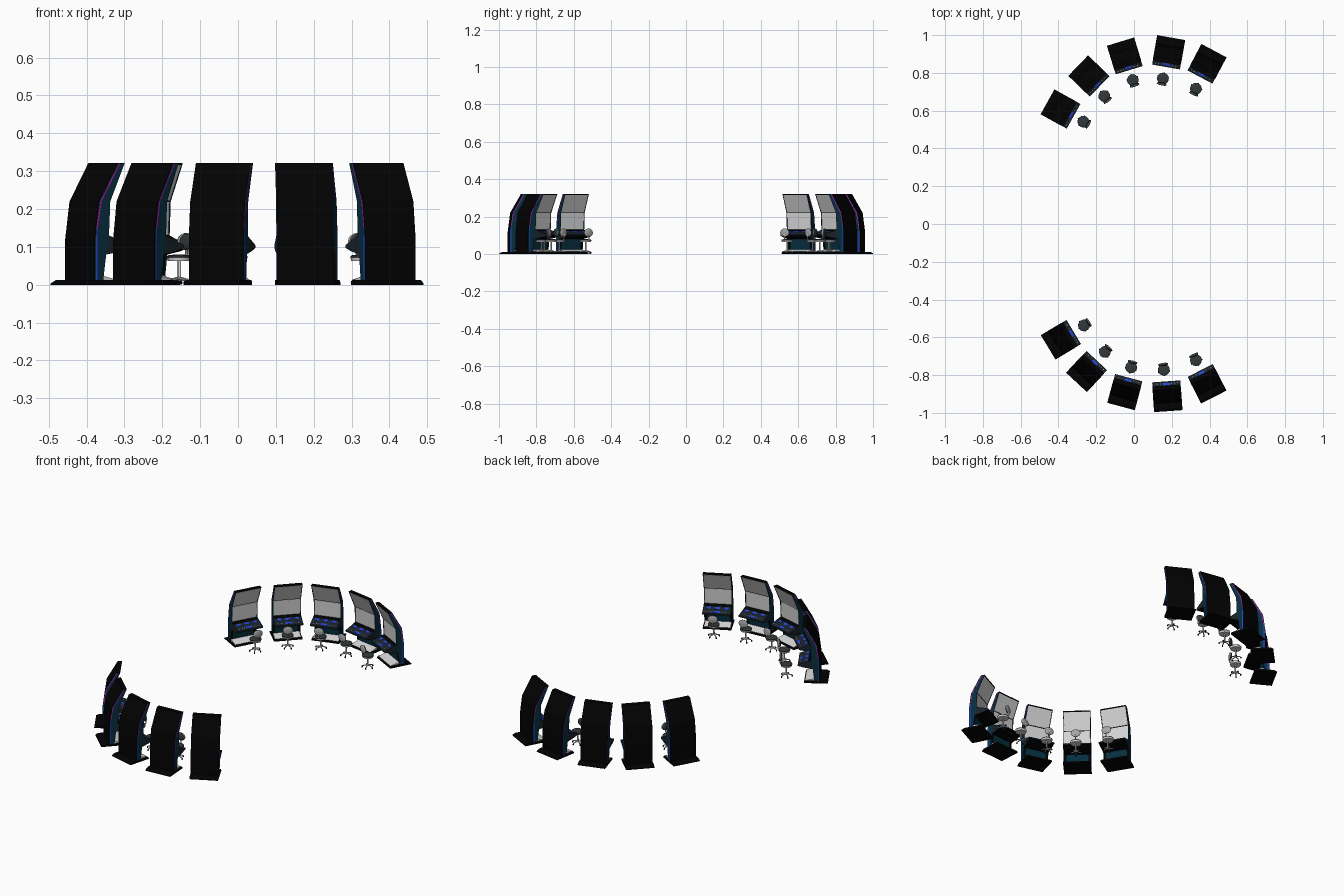
import bpy, bmesh, math
from mathutils import Matrix, Vector

cube = bpy.data.objects.get("Cube")
if cube:
    bpy.data.objects.remove(cube, do_unlink=True)


def material(name, rgb):
    m = bpy.data.materials.new(name)
    m.use_nodes = True
    m.diffuse_color = (*rgb, 1)
    m.node_tree.nodes["Principled BSDF"].inputs["Base Color"].default_value = (*rgb, 1)
    return m


BLACK = material("black", (0.0006, 0.0006, 0.0006))
TEAL = material("dark teal", (0.002, 0.028, 0.05))
DESK = material("desk blue grey", (0.01, 0.017, 0.024))
PURPLE = material("purple", (0.5, 0.012, 0.45))
BLUE = material("blue", (0.02, 0.06, 0.7))
SCREEN = material("screen grey", (0.65, 0.65, 0.65))
SILVER = material("silver", (0.7, 0.7, 0.7))
SLATE = material("slate cushion", (0.032, 0.04, 0.044))
SHELL = material("shell grey", (0.38, 0.38, 0.38))


def prism(bm, profile, v0, v1):
    """Extrude a (forward, height) outline across the width."""
    rings = [[bm.verts.new((u, v, z)) for u, z in profile] for v in (v0, v1)]
    bm.faces.new(rings[0])
    bm.faces.new(rings[1][::-1])
    n = len(profile)
    for i in range(n):
        j = (i + 1) % n
        bm.faces.new((rings[0][i], rings[1][i], rings[1][j], rings[0][j]))


def band(path, du, dz=0):
    """Closed outline made from a path and its shifted copy."""
    return path + [(u + du, z + dz) for u, z in reversed(path)]


def rod(bm, a, b, r0, r1, sides=12):
    a, b = Vector(a), Vector(b)
    turn = (b - a).to_track_quat('Z', 'Y').to_matrix().to_4x4()
    bmesh.ops.create_cone(bm, cap_ends=True, segments=sides, radius1=r0, radius2=r1,
                          depth=(b - a).length, matrix=Matrix.Translation((a + b) / 2) @ turn)


def ball(bm, loc, size):
    bmesh.ops.create_uvsphere(bm, u_segments=16, v_segments=8, radius=1,
                              matrix=Matrix.Translation(loc) @ Matrix.Diagonal((*size, 1)))


def finish(bm, name, mat, smooth=False):
    bmesh.ops.recalc_face_normals(bm, faces=bm.faces)
    me = bpy.data.meshes.new(name)
    bm.to_mesh(me)
    bm.free()
    me.materials.append(mat)
    if smooth:
        me.shade_smooth()
        me.set_sharp_from_angle(angle=math.radians(40))
    return name, me


def slab(name, mat, profile, *spans):
    bm = bmesh.new()
    for v0, v1 in spans:
        prism(bm, profile, v0, v1)
    return finish(bm, name, mat)


def both(a, b):
    return (a, b), (-b, -a)


# Cabinet, facing +x
BACK = [(-.035, .008), (-.035, .12), (-.022, .22), (.035, .32)]
FRONT = [(.056, .32), (.012, .22), (.008, .13), (.0, .085), (-.01, .008)]
HALF = .0745


def deck(u):
    return .13 - (u - .006) * .35


def on_deck(u0, u1, lift):
    return band([(u0, deck(u0)), (u1, deck(u1))], 0, lift)


cabinet = [
    slab("floor_plate", BLACK, [(-.08, 0), (-.08, .004), (-.065, .012), (.04, .012),
                                (.045, .004), (.045, 0)], (-.0755, .0755)),
    slab("foot_rest", SILVER, [(-.01, .024), (.041, .0125), (-.01, .0125)], (-.07, .07)),
    slab("body", BLACK, BACK + [(u - .004, z) for u, z in FRONT], (-.0725, .0725)),
    slab("side_panels", TEAL, BACK + FRONT, *both(.0725, HALF)),
    slab("back_cover", BLACK, band(BACK, -.002), (-HALF, HALF)),
    slab("top_cap", BLACK, [(.034, .319), (.056, .319), (.056, .322), (.034, .322)], (-HALF, HALF)),
    slab("kick_panel", TEAL, band([(-.004, .082), (-.013, .012)], .002), (-.06, .06)),
    slab("upper_screen", SCREEN, band([(.0515, .316), (.0095, .222)], .002), (-.0715, .0715)),
    slab("lower_screen", SCREEN, band([(.0075, .218), (.004, .13)], .002), (-.0715, .0715)),
    slab("upper_side_stripes", PURPLE, band([(-.031, .15), (-.019, .22), (.038, .32)], .004),
         *both(HALF, HALF + .0006)),
    slab("lower_side_stripes", BLUE, band([(-.032, .012), (-.032, .12), (-.031, .15)], .004),
         *both(HALF, HALF + .0006)),
    slab("control_desk", DESK, [(.0, deck(.0)), (.078, deck(.078)), (.078, .098),
                                (.05, .09), (-.005, .08)], (-HALF, HALF)),
    slab("desk_underside", BLACK, band([(.077, .0976), (.05, .0898), (-.003, .0802)], 0, -.001),
         (-.073, .073)),
    slab("desk_rear_edge", BLACK, on_deck(.006, .024, .001), (-.0725, .0725)),
    slab("desk_displays", BLUE, on_deck(.028, .042, .0012), (-.058, -.036), (-.014, .014),
         (.036, .058)),
    slab("desk_strip", BLUE, on_deck(.058, .07, .0012), (-.018, .018)),
]


def button_row(name, mat, u, spots, r):
    bm = bmesh.new()
    for v in spots:
        rod(bm, (u, v, deck(u)), (u + .001, v, deck(u) + .003), r, r, 8)
    return finish(bm, name, mat)


cabinet.append(button_row("silver_buttons", SILVER, .066, [-.058, -.042, -.028, .03, .05], .0025))

# Stool, facing +x
stool = []
bm = bmesh.new()
rod(bm, (0, 0, .063), (0, 0, .071), .029, .031, 20)
rod(bm, (0, 0, .012), (0, 0, .065), .004, .004)
rod(bm, (-.02, 0, .067), (-.034, 0, .08), .003, .003, 8)
rod(bm, (-.034, 0, .079), (-.034, 0, .11), .003, .003, 8)
LEGS = [(.03 * math.cos(k * math.tau / 5), .03 * math.sin(k * math.tau / 5)) for k in range(5)]
for x, y in LEGS:
    rod(bm, (0, 0, .018), (x, y, .011), .004, .0025, 8)
stool.append(finish(bm, "stool_frame", SILVER, True))

bm = bmesh.new()
for x, y in LEGS:
    ball(bm, (x, y, .0055), (.004, .004, .0055))
stool.append(finish(bm, "stool_casters", BLACK, True))

bm = bmesh.new()
rod(bm, (0, 0, .071), (0, 0, .076), .031, .031, 20)
ball(bm, (0, 0, .076), (.031, .031, .004))
stool.append(finish(bm, "stool_seat", SLATE, True))

for part, mat, x, w in (("stool_back_cushion", SLATE, -.026, .025),
                        ("stool_back_shell", SHELL, -.031, .027)):
    bm = bmesh.new()
    ball(bm, (x, 0, .114), (.006, w, w * .85))
    stool.append(finish(bm, part, mat, True))


def place(parts, x, y, heading, tag):
    matrix = Matrix.Translation((x, y, 0)) @ Matrix.Rotation(heading, 4, 'Z')
    for name, me in parts:
        ob = bpy.data.objects.new(f"{name}_{tag}", me)
        ob.matrix_world = matrix
        bpy.context.collection.objects.link(ob)


# Two facing arcs: cabinet x, y, heading in degrees, stool x, y
STATIONS = [
    (-.388, .608, -29, -.268, .542), (-.238, .783, -44, -.157, .677),
    (-.048, .889, -73, -.006, .762), (.183, .908, -100, .153, .770),
    (.386, .847, -118, .328, .716),
    (-.386, -.612, 31, -.265, -.537), (-.250, -.780, 47, -.154, -.677),
    (-.048, -.889, 75, -.015, -.759), (.176, -.911, 94, .158, -.772),
    (.386, -.845, 117, .328, -.721),
]
for i, (x, y, angle, sx, sy) in enumerate(STATIONS, 1):
    place(cabinet, x, y, math.radians(angle), i)
    place(stool, sx, sy, math.atan2(y - sy, x - sx), i)
